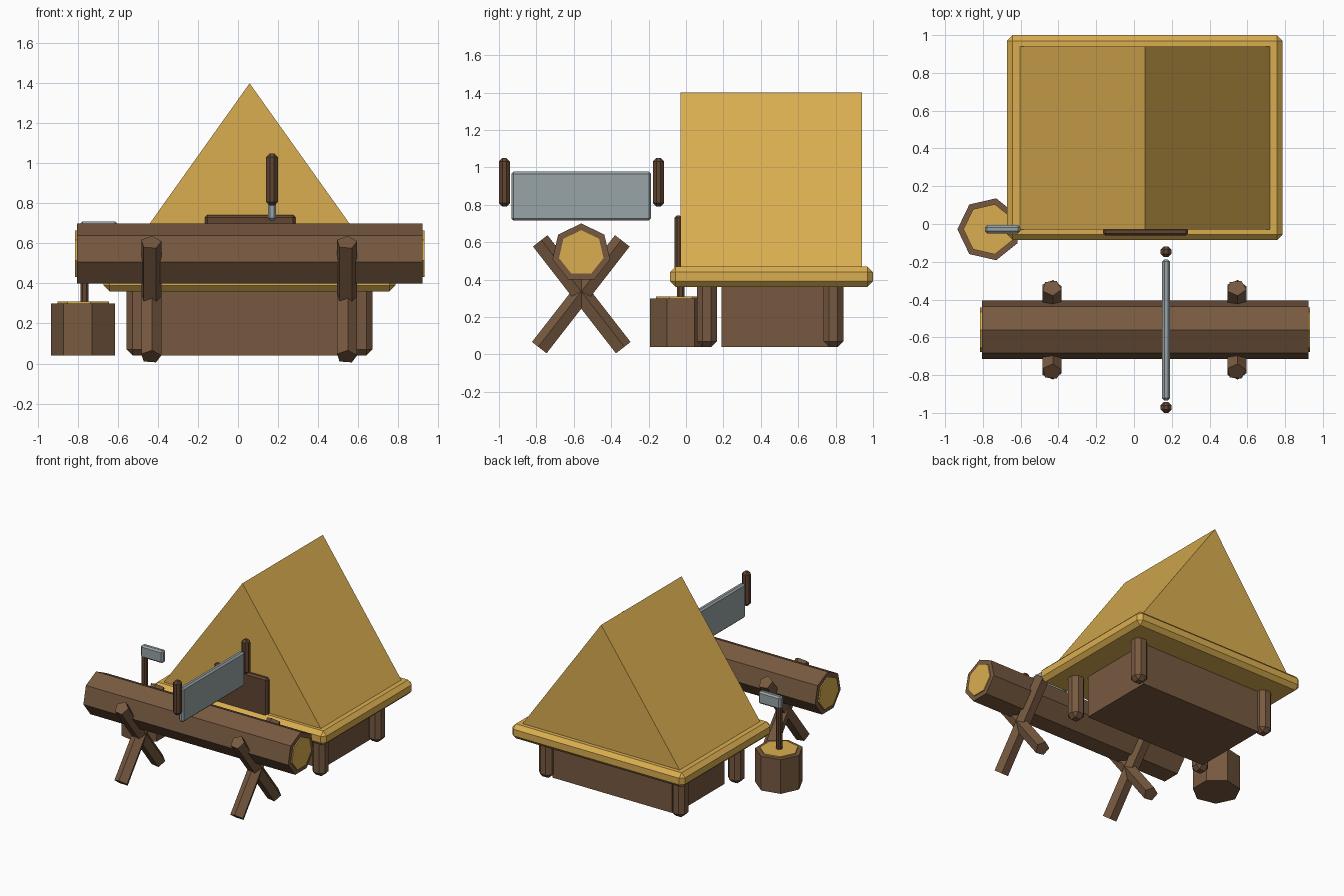
import bpy, bmesh
from math import radians
from mathutils import Matrix, Vector

if "Cube" in bpy.data.objects:
    bpy.data.objects.remove(bpy.data.objects["Cube"], do_unlink=True)


def material(name, rgb):
    linear = [((c / 255 + 0.055) / 1.055) ** 2.4 for c in rgb] + [1.0]
    m = bpy.data.materials.new(name)
    m.use_nodes = True
    m.diffuse_color = linear
    bsdf = m.node_tree.nodes["Principled BSDF"]
    bsdf.inputs["Base Color"].default_value = linear
    bsdf.inputs["Roughness"].default_value = 0.9
    return m


GOLD = material("straw_gold", (218, 174, 80))
BROWN = material("bark_brown", (119, 89, 64))
DARK = material("dark_wood", (98, 69, 50))
STEEL = material("steel_grey", (153, 164, 166))


def finish(name, bm, mat):
    bmesh.ops.recalc_face_normals(bm, faces=bm.faces)
    mesh = bpy.data.meshes.new(name)
    bm.to_mesh(mesh)
    bm.free()
    mesh.materials.append(mat)
    obj = bpy.data.objects.new(name, mesh)
    bpy.context.collection.objects.link(obj)
    return obj


def box(name, low, high, mat, bevel=0.0):
    """Box between two corners with chamfered edges."""
    low, high = Vector(low), Vector(high)
    bm = bmesh.new()
    bmesh.ops.create_cube(bm, size=1)
    bmesh.ops.scale(bm, vec=high - low, verts=bm.verts)
    bmesh.ops.translate(bm, vec=(low + high) / 2, verts=bm.verts)
    if bevel:
        bmesh.ops.bevel(bm, geom=bm.edges[:], offset=bevel, segments=1,
                        affect='EDGES', profile=0.5)
    return finish(name, bm, mat)


def rod(name, start, end, radius, sides, mat, first):
    """Prism from start to end with one corner pointing along first."""
    start, end = Vector(start), Vector(end)
    axis = (end - start).normalized()
    u = Vector(first)
    u = (u - axis * u.dot(axis)).normalized()
    bm = bmesh.new()
    ring = [Matrix.Rotation(radians(360 * i / sides), 3, axis) @ u * radius
            for i in range(sides)]
    a = [bm.verts.new(start + p) for p in ring]
    b = [bm.verts.new(end + p) for p in ring]
    bm.faces.new(a)
    bm.faces.new(b)
    for i in range(sides):
        j = (i + 1) % sides
        bm.faces.new((a[i], a[j], b[j], b[i]))
    return finish(name, bm, mat)


# Hut: body, corner posts, eave slab, gable roof and door
box("hut_body", (-0.46, 0.19, 0.04), (0.575, 0.79, 0.40), BROWN)
for side, x in (("right", -0.503), ("left", 0.618)):
    for end, y in (("front", 0.112), ("back", 0.788)):
        box(f"hut_post_{end}_{side}", (x - 0.053, y - 0.053, 0.04),
            (x + 0.053, y + 0.053, 0.42), BROWN, 0.03)
box("eave_slab", (-0.672, -0.085, 0.36), (0.787, 1.0, 0.47), GOLD, 0.03)

bm = bmesh.new()
gable = [bm.verts.new(p) for p in
         ((-0.608, -0.03, 0.465), (0.724, -0.03, 0.465), (0.058, -0.03, 1.4))]
prism = bmesh.ops.extrude_face_region(bm, geom=[bm.faces.new(gable)])
bmesh.ops.translate(bm, vec=(0, 0.97, 0), verts=[
    v for v in prism["geom"] if isinstance(v, bmesh.types.BMVert)])
finish("gable_roof", bm, GOLD)
box("hut_door", (-0.165, -0.062, 0.44), (0.287, -0.02, 0.743), DARK, 0.013)

# Log with pale cut ends
log_y, log_z = -0.56, 0.542
rod("log", (-0.805, log_y, log_z), (0.923, log_y, log_z), 0.158, 7, BROWN, (0, 0, 1))
for name, x0, x1 in (("log_end_right", -0.814, -0.805), ("log_end_left", 0.923, 0.931)):
    rod(name, (x0, log_y, log_z), (x1, log_y, log_z), 0.122, 7, GOLD, (0, 0, 1))

# Crossed trestle legs
for side, x in (("right", -0.435), ("left", 0.543)):
    for name, s in (("a", 1), ("b", -1)):
        rod(f"trestle_leg_{side}_{name}", (x, log_y - 0.222 * s, 0.605),
            (x, log_y + 0.222 * s, 0.034), 0.053, 5, BROWN, (0.15, s, 0.78))

# Two-handed saw
saw_x = 0.17
box("saw_blade", (saw_x - 0.021, -0.934, 0.715), (saw_x + 0.021, -0.187, 0.977),
    STEEL, 0.012)
for end, y in (("front", -0.971), ("back", -0.147)):
    box(f"saw_handle_{end}", (saw_x - 0.029, y - 0.029, 0.79),
        (saw_x + 0.029, y + 0.029, 1.05), DARK, 0.018)

# Chopping stump
sx, sy = -0.767, -0.028
rod("stump", (sx, sy, 0.04), (sx, sy, 0.30), 0.168, 7, BROWN, (-1, 0, 0))
rod("stump_top", (sx, sy, 0.30), (sx, sy, 0.309), 0.136, 7, GOLD, (-1, 0, 0))

# Axe standing in the stump
box("axe_handle", (sx - 0.02, sy - 0.02, 0.28), (sx + 0.02, sy + 0.02, 0.66), DARK, 0.01)
box("axe_head", (-0.79, sy - 0.022, 0.615), (-0.602, sy + 0.022, 0.71), STEEL, 0.012)
